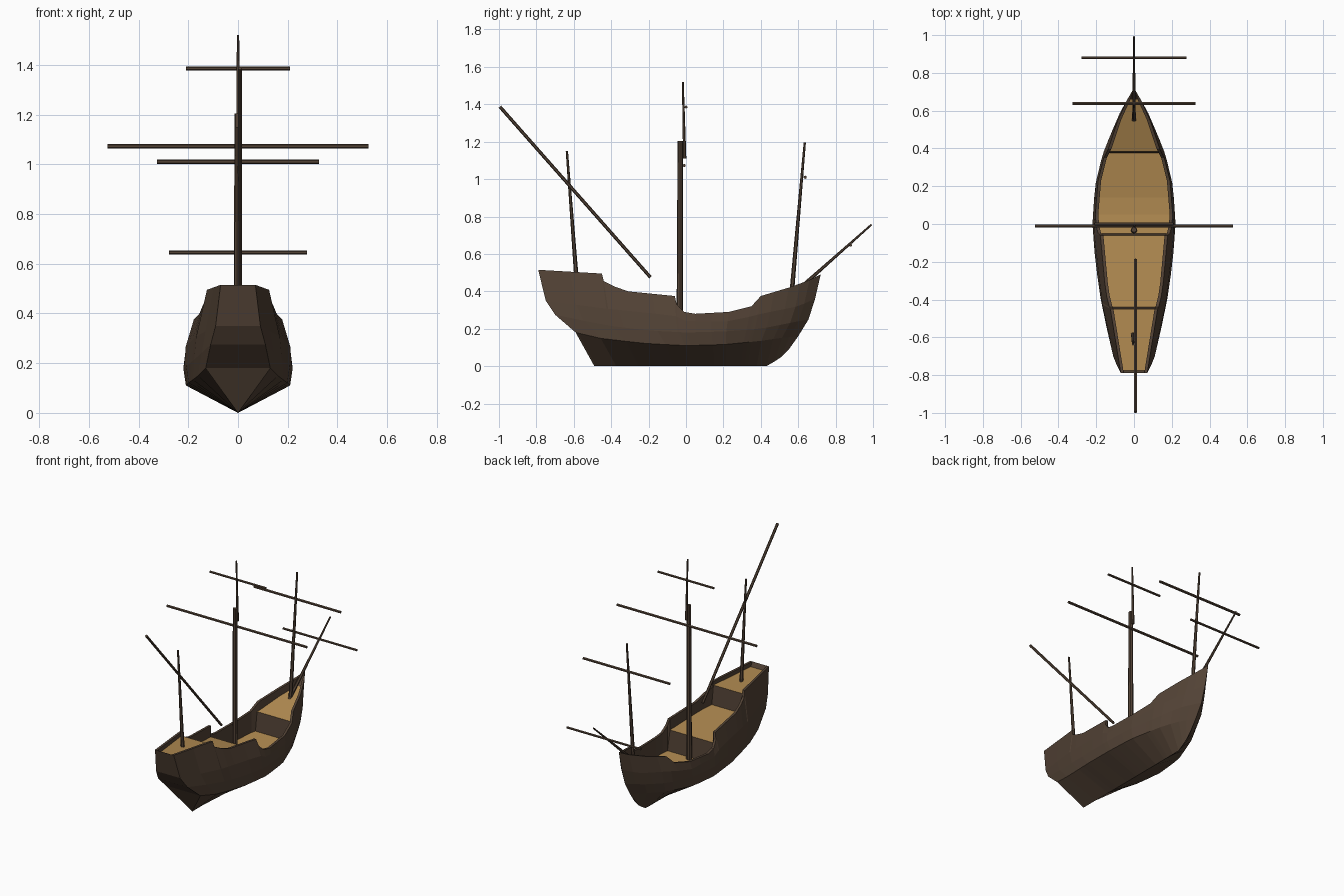
import bpy, bmesh
from mathutils import Vector

if "Cube" in bpy.data.objects:
    bpy.data.objects.remove(bpy.data.objects["Cube"])

def material(name, rgb):
    m = bpy.data.materials.new(name)
    m.diffuse_color = (*rgb, 1)
    m.use_nodes = True
    m.node_tree.nodes["Principled BSDF"].inputs["Base Color"].default_value = m.diffuse_color
    return m

DARK = material("dark_wood", (0.085, 0.055, 0.036))
PLANK = material("deck_wood", (0.43, 0.25, 0.08))

def sample(table, y):
    """Piecewise-linear lookup of (x, z) along a (y, x, z) table."""
    for a, b in zip(table, table[1:]):
        if y <= b[0] + 1e-6:
            t = max(0, (y - a[0]) / (b[0] - a[0]))
            return a[1] + (b[1] - a[1]) * t, a[2] + (b[2] - a[2]) * t
    return table[-1][1:]

# Hull lines from stern to bow, each point (y, half width, z)
KEEL = [(-.49, 0, 0), (.43, 0, 0), (.50, 0, .04), (.55, 0, .09)]
CHINE = [(-.59, .13, .18), (-.44, .165, .145), (-.2, .2, .12), (0, .21, .11),
         (.2, .195, .115), (.4, .13, .135), (.5, .075, .15), (.6, 0, .16)]
BELT = [(-.70, .11, .275), (-.44, .17, .22), (-.2, .205, .19), (0, .22, .18),
        (.2, .207, .185), (.4, .15, .2), (.55, .085, .23), (.655, 0, .25)]
SHOULDER = [(-.75, .09, .35), (-.45, .165, .31), (-.06, .21, .27), (0, .212, .24),
            (.25, .2, .24), (.4, .155, .28), (.6, .07, .32), (.69, 0, .36)]
RAIL = [(-.79, .07, .515), (-.45, .125, .495), (-.44, .13, .455), (-.38, .145, .425),
        (-.31, .155, .40), (-.06, .178, .375), (-.05, .19, .33), (-.01, .20, .29),
        (.05, .205, .28), (.23, .19, .29), (.35, .16, .32), (.40, .135, .375),
        (.55, .085, .42), (.66, .035, .46), (.72, 0, .49)]
# Stepped deck heights (y, unused, z): poop, quarterdeck, waist, foredeck
DECK = [(-.79, 0, .515), (-.775, 0, .485), (-.45, 0, .47), (-.44, 0, .34),
        (-.06, 0, .30), (-.05, 0, .16), (.1, 0, .145), (.375, 0, .18),
        (.385, 0, .31), (.66, 0, .41), (.72, 0, .49)]
STATIONS = [-.79, -.775, -.62, -.45, -.44, -.38, -.31, -.18, -.06, -.05, -.01, .05,
            .14, .23, .35, .375, .385, .40, .47, .55, .61, .66, .72]
RIM = .016

def build_hull():
    bm = bmesh.new()
    grid = []
    for y0 in STATIONS:
        s = (y0 + .79) / 1.51
        col = []
        for line in (KEEL, CHINE, BELT, SHOULDER, RAIL):
            y = line[0][0] + (line[-1][0] - line[0][0]) * s
            x, z = sample(line, y)
            col.append((x, y, z))
        x, z = sample(RAIL, y0)
        inner, dz = max(0, x - RIM), sample(DECK, y0)[1]
        col += [(inner, y0, z), (inner, y0, dz), (0, y0, dz)]
        grid.append([bm.verts.new(p) for p in col])
    # planking, rail top, inner bulwark and deck
    last = len(grid[0]) - 2
    for a, b in zip(grid, grid[1:]):
        for r in range(last + 1):
            f = bm.faces.new((a[r], b[r], b[r + 1], a[r + 1]))
            f.normal_update()
            if r == last and f.normal.z > .6:
                f.material_index = 1
    # transom panels across the stern
    stern = grid[0]
    mid = [bm.verts.new((0, v.co.y, v.co.z)) for v in stern[:5]]
    for r in range(4):
        bm.faces.new((mid[r], stern[r], stern[r + 1], mid[r + 1]))
    bmesh.ops.remove_doubles(bm, verts=bm.verts, dist=1e-4)
    me = bpy.data.meshes.new("hull")
    bm.to_mesh(me)
    bm.free()
    me.materials.append(DARK)
    me.materials.append(PLANK)
    ob = bpy.data.objects.new("hull", me)
    bpy.context.collection.objects.link(ob)
    mod = ob.modifiers.new("mirror", 'MIRROR')
    mod.merge_threshold = .0005

def spar(name, a, b, r1, r2, sides=6):
    """Tapered pole from a to b."""
    a, b = Vector(a), Vector(b)
    d = b - a
    bpy.ops.mesh.primitive_cone_add(vertices=sides, radius1=r1, radius2=r2,
                                    depth=d.length, location=(a + b) / 2)
    ob = bpy.context.object
    ob.name = name
    ob.rotation_euler = d.to_track_quat('Z', 'Y').to_euler()
    ob.data.materials.append(DARK)

def yard(name, half, y, z, r):
    spar(name, (-half, y, z), (half, y, z), r, r)

build_hull()

# Masts
spar("main_mast", (0, -.033, .14), (0, -.031, 1.205), .018, .014, 8)
spar("main_topmast", (.002, -.007, 1.11), (0, -.017, 1.52), .009, .005)
spar("fore_mast", (0, .56, .33), (0, .635, 1.195), .013, .006)
spar("mizzen_mast", (-.005, -.585, .46), (-.005, -.637, 1.15), .012, .006)
spar("bowsprit", (0, .55, .365), (0, .992, .757), .011, .005)

# Yards
yard("main_yard", .525, -.01, 1.073, .009)
yard("main_top_yard", .21, 0, 1.385, .008)
yard("fore_yard", .325, .637, 1.01, .009)
yard("bowsprit_yard", .277, .88, .646, .008)
spar("lateen_yard", (.008, -.19, .475), (.008, -.995, 1.387), .009, .009)
